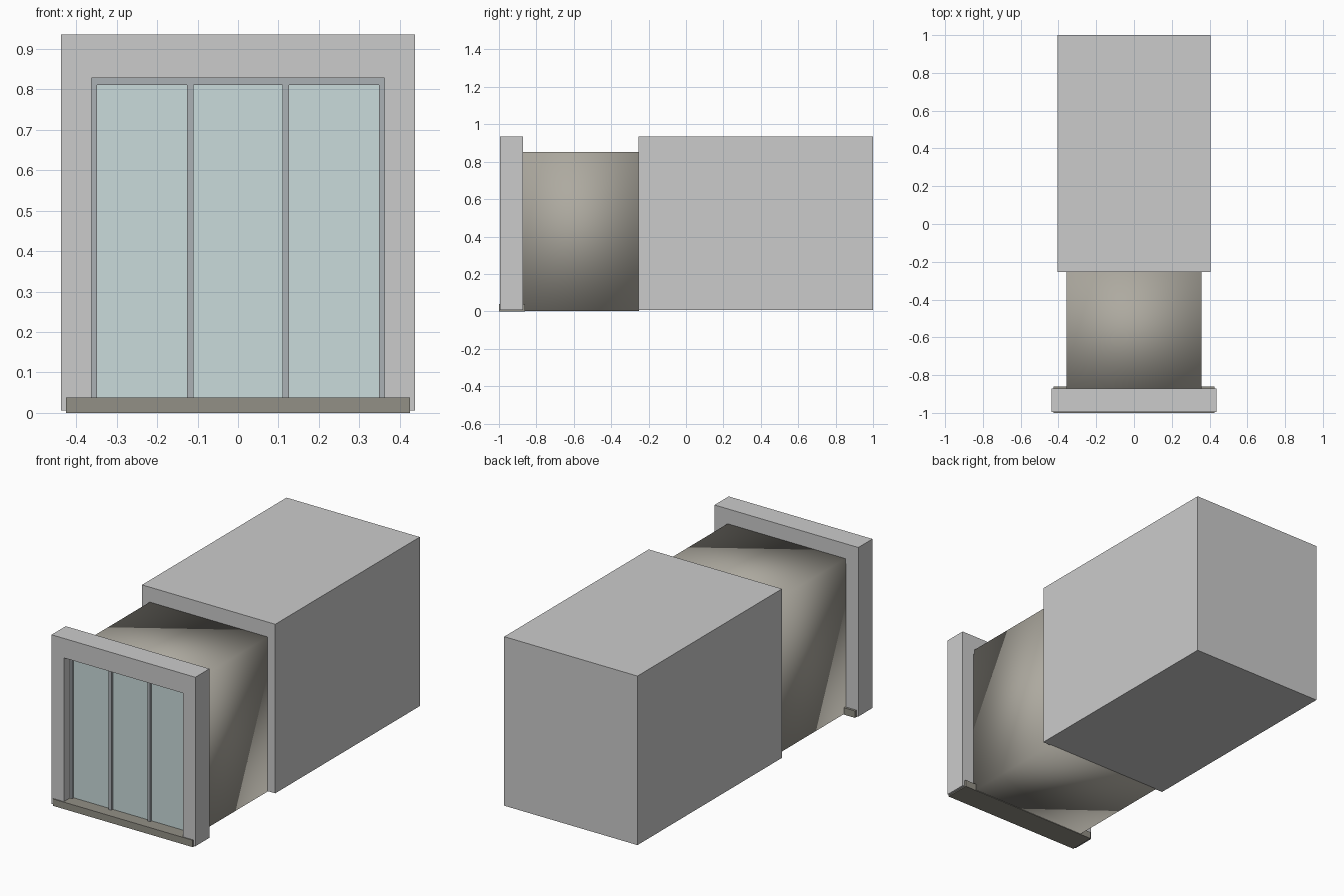
import bpy, bmesh

if "Cube" in bpy.data.objects:
    bpy.data.objects.remove(bpy.data.objects["Cube"])


def material(name, rgb):
    m = bpy.data.materials.new(name)
    m.diffuse_color = (*rgb, 1)
    m.use_nodes = True
    m.node_tree.nodes["Principled BSDF"].inputs["Base Color"].default_value = m.diffuse_color
    return m


GLASS = material("glass", (0.59, 0.71, 0.71))
METAL = material("window_metal", (0.41, 0.44, 0.46))
SILL = material("sill_stone", (0.29, 0.28, 0.24))
LINING = material("lining", (0.42, 0.40, 0.35))


def finish(name, bm, mat=None):
    bmesh.ops.recalc_face_normals(bm, faces=bm.faces)
    mesh = bpy.data.meshes.new(name)
    bm.to_mesh(mesh)
    bm.free()
    if mat:
        mesh.materials.append(mat)
    ob = bpy.data.objects.new(name, mesh)
    bpy.context.collection.objects.link(ob)
    return ob


def box(name, x, y, z, mat=None):
    bm = bmesh.new()
    bmesh.ops.create_cube(bm, size=1)
    for v in bm.verts:
        v.co = [(a + b) / 2 + c * (b - a) for c, (a, b) in zip(v.co, (x, y, z))]
    return finish(name, bm, mat)


def prism(name, profile, y0, y1, mat=None):
    """Extrude an x-z outline along y."""
    bm = bmesh.new()
    face = bm.faces.new([bm.verts.new((x, y0, z)) for x, z in profile])
    out = bmesh.ops.extrude_face_region(bm, geom=[face])
    for g in out["geom"]:
        if isinstance(g, bmesh.types.BMVert):
            g.co.y = y1
    return finish(name, bm, mat)


def arch(w, top, iw, itop, bottom):
    """Outline of a square portal open at the bottom."""
    return [(-w, bottom), (-w, top), (w, top), (w, bottom),
            (iw, bottom), (iw, itop), (-iw, itop), (-iw, bottom)]


# Front wall with its window opening, and the rear building mass
prism("front_wall", arch(0.437, 0.935, 0.362, 0.828, 0.006), -0.995, -0.872)
box("rear_block", (-0.405, 0.405), (-0.255, 1.0), (0.006, 0.935))

# Linking room between them, softly shaded
room = box("room", (-0.358, 0.358), (-0.90, -0.25), (0.003, 0.853), LINING)
room.data.polygons.foreach_set("use_smooth", [True] * 6)

# Sill running through the foot of the front wall
box("sill", (-0.425, 0.425), (-1.0, -0.86), (0.0, 0.038), SILL)

# Window: outer frame, two mullions, three panes
prism("window_frame", arch(0.362, 0.828, 0.348, 0.811, 0.03), -0.943, -0.905, METAL)
for i, cx in enumerate((-0.118, 0.118)):
    box(f"mullion_{i + 1}", (cx - 0.008, cx + 0.008), (-0.943, -0.905), (0.03, 0.815), METAL)
for i, cx in enumerate((-0.237, 0, 0.237)):
    box(f"pane_{i + 1}", (cx - 0.112, cx + 0.112), (-0.930, -0.918), (0.03, 0.813), GLASS)
